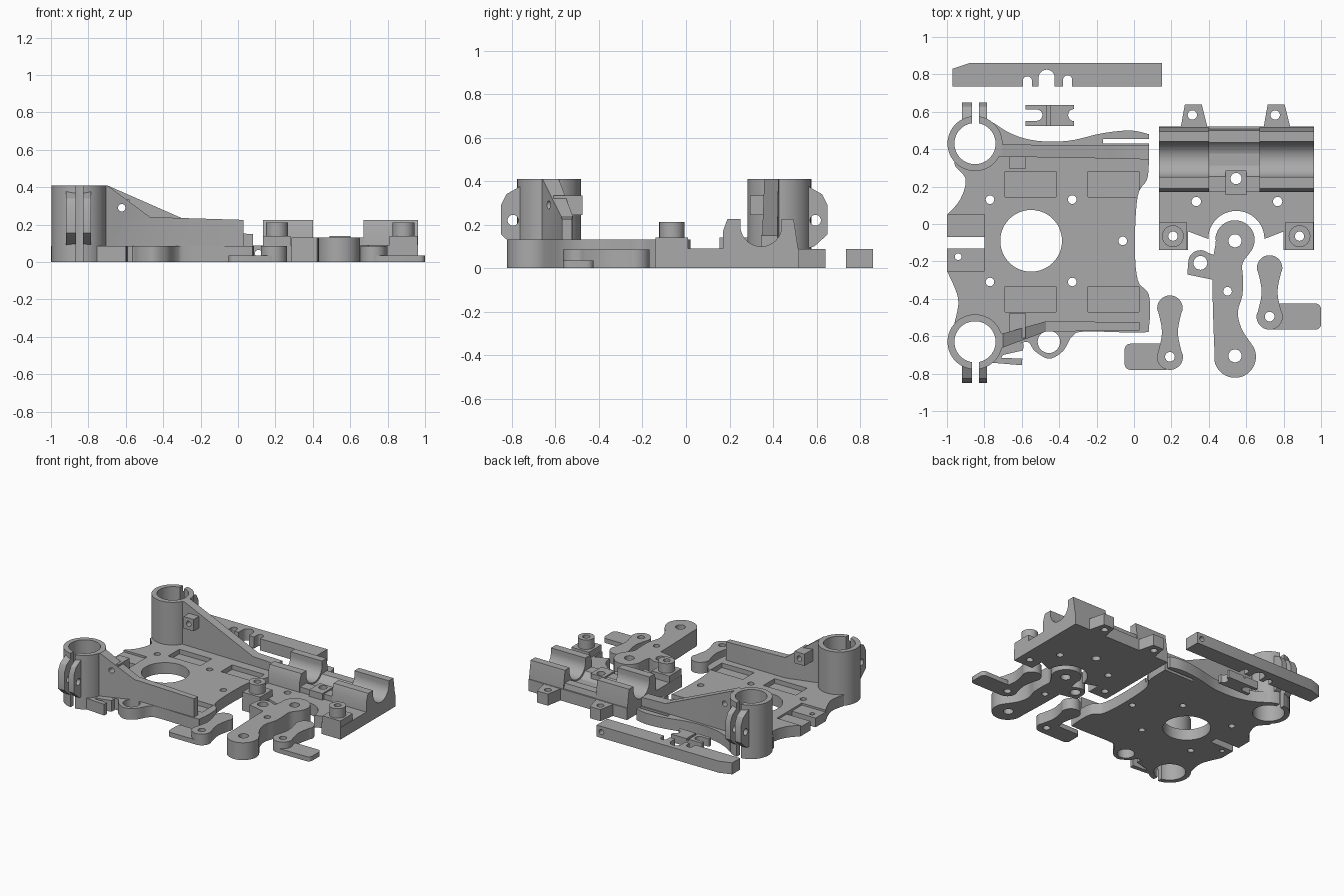
import bpy, bmesh
from math import cos, sin, pi, radians
from mathutils import Vector

if "Cube" in bpy.data.objects:
    bpy.data.objects.remove(bpy.data.objects["Cube"])

grey = bpy.data.materials.new("plain grey")
grey.use_nodes = True
grey.diffuse_color = (0.4, 0.4, 0.4, 1)
grey.node_tree.nodes["Principled BSDF"].inputs["Base Color"].default_value = (0.4, 0.4, 0.4, 1)
parts = []


def finish(name, bm):
    bmesh.ops.recalc_face_normals(bm, faces=bm.faces)
    mesh = bpy.data.meshes.new(name)
    bm.to_mesh(mesh)
    bm.free()
    mesh.materials.append(grey)
    ob = bpy.data.objects.new(name, mesh)
    bpy.context.collection.objects.link(ob)
    parts.append(ob)
    return ob


def prism(name, pts, lo, hi, axis="z"):
    """Extrude a flat outline along an axis."""
    place = {"z": lambda a, b, c: (a, b, c), "y": lambda a, b, c: (a, c, b),
             "x": lambda a, b, c: (c, a, b)}[axis]
    bm = bmesh.new()
    rings = [[bm.verts.new(place(a, b, c)) for a, b in pts] for c in (lo, hi)]
    for ring in rings:
        bm.faces.new(ring)
    for i in range(len(pts)):
        j = (i + 1) % len(pts)
        bm.faces.new((rings[0][i], rings[0][j], rings[1][j], rings[1][i]))
    return finish(name, bm)


def arc(x, y, r, start=0, end=360, n=32):
    last = n if end - start == 360 else n - 1
    angles = [radians(start + (end - start) * i / last) for i in range(n)]
    return [(x + r * cos(a), y + r * sin(a)) for a in angles]


def rect(x0, x1, y0, y1):
    return [(x0, y0), (x1, y0), (x1, y1), (x0, y1)]


def smooth(pts, steps=5):
    """Closed flowing outline; a repeated point makes a corner."""
    out = []
    v = [Vector(p) for p in pts]
    for i in range(len(v)):
        a, b, c, d = (v[(i + k) % len(v)] for k in (-1, 0, 1, 2))
        if b == c:
            continue
        for s in range(steps):
            t = s / steps
            p = 0.5 * (2 * b + (c - a) * t + (2 * a - 5 * b + 4 * c - d) * t * t
                       + (3 * b - a - 3 * c + d) * t ** 3)
            out.append(tuple(p))
    return out


def cut(ob, pts, lo=-0.1, hi=0.6, axis="z"):
    """Cut an extruded outline out of a part."""
    tool = prism("cutter", pts, lo, hi, axis)
    tool.hide_render = True
    mod = ob.modifiers.new("cut", "BOOLEAN")
    mod.operation, mod.solver, mod.object = "DIFFERENCE", "EXACT", tool
    bpy.context.view_layer.update()
    graph = bpy.context.evaluated_depsgraph_get()
    mesh = bpy.data.meshes.new_from_object(ob.evaluated_get(graph))
    ob.modifiers.clear()
    ob.data = mesh
    parts.remove(tool)
    bpy.data.objects.remove(tool)


def wall(name, stations, base=0.04):
    """Loft a wall through (x, y_low, y_high, top) stations."""
    bm = bmesh.new()
    rings = [[bm.verts.new(p) for p in ((x, a, base), (x, b, base), (x, b, t), (x, a, t))]
             for x, a, b, t in stations]
    bm.faces.new(rings[0])
    bm.faces.new(rings[-1])
    for r, s in zip(rings, rings[1:]):
        for i in range(4):
            j = (i + 1) % 4
            bm.faces.new((r[i], r[j], s[j], s[i]))
    return finish(name, bm)


# Base plate with holes and pockets
TX, TOWERS = -0.85, {"rear": (0.43, 1), "front": (-0.63, -1)}
outline = [(-0.96, 0.33), (-0.9, 0.24), (-0.93, 0.13), (-1, 0.05), (-1, 0.05),
           (-1, -0.25), (-1, -0.25), (-0.94, -0.4), (-0.96, -0.53), (-0.96, -0.53),
           (-0.85, -0.63), (-0.85, -0.63), (-0.72, -0.7), (-0.72, -0.7), (-0.58, -0.63),
           (-0.53, -0.68), (-0.455, -0.72), (-0.38, -0.68), (-0.33, -0.6), (-0.26, -0.575),
           (0.04, -0.58), (0.08, -0.55), (0.08, -0.38), (0.02, -0.3), (0.005, -0.1),
           (0.02, 0.15), (0.07, 0.24), (0.08, 0.35), (0.08, 0.48), (0.08, 0.48),
           (-0.02, 0.5), (-0.17, 0.485), (-0.35, 0.445), (-0.52, 0.445), (-0.65, 0.48),
           (-0.75, 0.54), (-0.75, 0.54), (-0.85, 0.43), (-0.85, 0.43)]
plate = prism("base_plate", smooth(outline), 0, 0.085)
cut(plate, arc(-0.55, -0.09, 0.165, n=48))
cut(plate, arc(-0.455, -0.63, 0.06))
for x, y in ((-0.77, 0.13), (-0.33, 0.13), (-0.77, -0.31), (-0.33, -0.31), (-0.06, -0.09)):
    cut(plate, arc(x, y, 0.023, n=20))
for x in (-0.69, -0.245):
    for y in (0.145, -0.47):
        cut(plate, rect(x, x + 0.272, y, y + 0.135), 0.05, 0.2)
cut(plate, rect(-1.1, -0.8, -0.25, 0.05), 0.07, 0.2)
cut(plate, rect(-1.1, -0.8, -0.13, -0.07))
cut(plate, arc(-0.94, -0.175, 0.018, n=16))
cut(plate, rect(-0.165, 0.2, 0.43, 0.455))
for y, side in TOWERS.values():
    cut(plate, arc(TX, y, 0.13))

# Small slotted tab beside the front tower
tab = prism("slotted_tab", [(-0.78, -0.74), (-0.6, -0.755), (-0.59, -0.64), (-0.72, -0.64)], 0, 0.085)
cut(tab, [(-0.71, -0.715), (-0.5, -0.725), (-0.5, -0.655), (-0.7, -0.7)])
cut(tab, arc(TX, -0.63, 0.13))

# Split clamp towers with bolt ears
for name, (y, side) in TOWERS.items():
    tower = prism(name + "_tower", arc(TX, y, 0.147, n=64), 0, 0.41)
    cut(tower, arc(TX, y, 0.11, n=64))
    cut(tower, rect(-0.866, -0.83, *sorted((y, y + side * 0.4))))
    ear = [(y + side * d, z) for d, z in ((0.125, 0.09), (0.16, 0.1), (0.22, 0.155),
                                          (0.22, 0.29), (0.195, 0.34), (0.125, 0.38))]
    for tag, x0, x1 in (("right", -0.92, -0.866), ("left", -0.83, -0.787)):
        e = prism(f"{name}_{tag}_clamp_ear", ear, x0, x1, "x")
        cut(e, arc(y + side * 0.165, 0.22, 0.025, n=20), -1.2, 0, "x")

# Bracing walls with captive nut blocks
rear = wall("rear_brace", [(-0.735, 0.36, 0.45, 0.41), (-0.7, 0.36, 0.425, 0.41),
                           (-0.12, 0.35, 0.42, 0.155), (0.08, 0.345, 0.42, 0.15)])
front = wall("front_brace", [(-0.735, -0.67, -0.58, 0.41), (-0.7, -0.66, -0.585, 0.41),
                             (-0.47, -0.575, -0.52, 0.24), (0.03, -0.57, -0.525, 0.225)])
nuts = [prism("rear_nut_block", rect(-0.665, -0.58, 0.245, 0.335), 0.295, 0.39, "y"),
        prism("front_nut_block", rect(-0.665, -0.58, 0.245, 0.335), -0.61, -0.475, "y")]
for ob in [rear, front] + nuts:
    cut(ob, arc(-0.622, 0.29, 0.02, n=20), -1, 1, "y")

# Notched strip
strip = prism("notched_strip", [(-0.97, 0.735), (0.15, 0.735), (0.15, 0.86), (-0.88, 0.86), (-0.97, 0.83)],
              0, 0.088)
for x, r, top in ((-0.57, 0.024, 0.79), (-0.467, 0.043, 0.825), (-0.355, 0.024, 0.795)):
    cut(strip, arc(x, top - r, r, 0, 180, 16) + [(x - r, 0.6), (x + r, 0.6)])
cut(strip, arc(0.11, 0.045, 0.02, n=20), 0.6, 1, "y")

# Small double fork clip
clip = prism("fork_clip", rect(-0.58, -0.32, 0.525, 0.637), 0, 0.06)
cut(clip, arc(-0.52, 0.582, 0.03, -90, 90, 16) + [(-0.7, 0.612), (-0.7, 0.552)])
cut(clip, arc(-0.32, 0.582, 0.032))
cut(clip, rect(-0.468, -0.45, 0.4, 0.7), 0.045, 0.2)

# Bearing carrier base
carrier = prism("carrier_base", rect(0.133, 0.962, -0.14, 0.52), 0, 0.09)
cut(carrier, arc(0.547, -0.08, 0.15, 0, 180) + [(0.29, -0.04), (0.29, -0.3), (0.8, -0.3), (0.8, -0.04)])
for x in (0.333, 0.768):
    cut(carrier, arc(x, 0.12, 0.025, n=20))

# Bearing cradles, a shallow saddle between them, and a nut box
shape = [(0.17, 0.05), (0.17, 0.17), (0.19, 0.225), (0.495, 0.225), (0.515, 0.09), (0.515, 0.05)]
for side, x0, x1 in (("right", 0.133, 0.4), ("left", 0.672, 0.962)):
    cradle = prism(side + "_cradle", shape, x0, x1, "x")
    cut(cradle, arc(0.345, 0.195, 0.095, 180, 360) + [(0.44, 0.4), (0.25, 0.4)], 0, 1.2, "x")
saddle = prism("middle_saddle", [(0.175, 0.05), (0.175, 0.13), (0.25, 0.13), (0.5, 0.13), (0.515, 0.05)],
               0.4, 0.672, "x")
cut(saddle, arc(0.345, 0.2, 0.115, n=48), 0, 1.2, "x")
box = prism("nut_box", rect(0.49, 0.602, 0.155, 0.285), 0.05, 0.14)
for ob in (box, saddle, carrier):
    cut(ob, arc(0.546, 0.243, 0.03, n=24))

# Rear lugs and front posts on the carrier
for x, x2, side in ((0.312, 0.326, "right"), (0.755, 0.748, "left")):
    lug = prism(side + "_rear_lug", [(x - 0.065, 0.5), (x + 0.085, 0.5), (x + 0.05, 0.64), (x - 0.04, 0.64)],
                0, 0.088)
    cut(lug, arc(x, 0.583, 0.025, n=20))
for x, side in ((0.208, "right"), (0.885, "left")):
    pad = prism(side + "_post_pad", rect(x - 0.074, x + 0.074, -0.14, 0.01), 0.08, 0.14)
    post = prism(side + "_post", arc(x, -0.065, 0.058), 0.13, 0.212)
    for ob in (pad, post, carrier):
        cut(ob, arc(x, -0.065, 0.025, n=20))

# Long lever with side arm
lever = prism("long_lever", smooth(arc(0.54, -0.085, 0.105, -35, 190, 12)
              + [(0.422, -0.2), (0.42, -0.36), (0.425, -0.55), (0.43, -0.68)]
              + arc(0.54, -0.71, 0.112, 190, 400, 12)
              + [(0.575, -0.56), (0.555, -0.47), (0.58, -0.38), (0.582, -0.28), (0.58, -0.21)], 3), 0, 0.132)
arm = prism("lever_side_arm", arc(0.355, -0.205, 0.065, 50, 180, 12)
            + [(0.285, -0.27), (0.43, -0.3), (0.44, -0.17)], 0, 0.132)
for x, y, r in ((0.54, -0.09, 0.035), (0.5, -0.36, 0.023), (0.54, -0.705, 0.035)):
    cut(lever, arc(x, y, r, n=24))
cut(arm, arc(0.355, -0.208, 0.037, n=24))

# Two short latches: waisted link plus thin handle
for tag, x, y0, y1, h0, h1 in (("right", 0.192, -0.71, -0.45, -0.05, 0.2), ("left", 0.725, -0.495, -0.235, 0.72, 1.0)):
    mid = (y0 + y1) / 2
    link = prism(tag + "_latch_link", smooth(arc(x, y1, 0.068, -30, 210, 12) + [(x - 0.042, mid)]
                 + arc(x, y0, 0.07, 150, 390, 12) + [(x + 0.042, mid)], 3), 0, 0.085)
    handle = prism(tag + "_latch_handle", arc(h0 + 0.03, y0 - 0.04, 0.03, 180, 270, 6)
                   + arc(h1 - 0.03, y0 - 0.04, 0.03, 270, 360, 6)
                   + arc(h1 - 0.03, y0 + 0.04, 0.03, 0, 90, 6)
                   + arc(h0 + 0.03, y0 + 0.04, 0.03, 90, 180, 6), 0, 0.035)
    for ob in (link, handle):
        cut(ob, arc(x, y0, 0.026, n=20))

# Smooth the round surfaces and keep the edges sharp
bpy.ops.object.select_all(action="DESELECT")
for ob in parts:
    ob.select_set(True)
bpy.context.view_layer.objects.active = parts[0]
bpy.ops.object.shade_smooth_by_angle(angle=radians(30))
